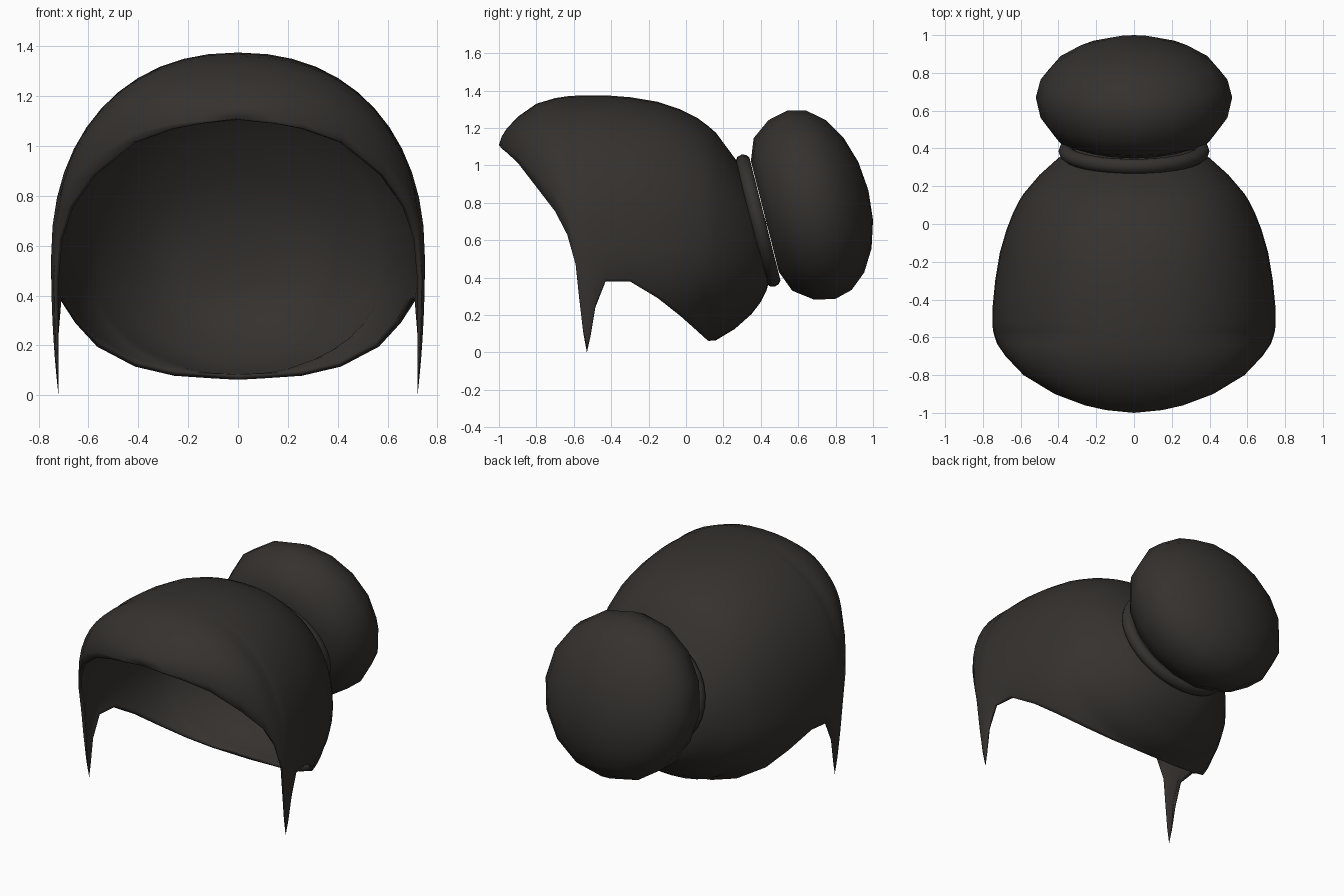
import bpy, bmesh, math

if "Cube" in bpy.data.objects:
    bpy.data.objects.remove(bpy.data.objects["Cube"])

mat = bpy.data.materials.new("dark_brown")
mat.diffuse_color = (0.035, 0.031, 0.028, 1)
mat.use_nodes = True
mat.node_tree.nodes["Principled BSDF"].inputs["Base Color"].default_value = mat.diffuse_color
TILT = (-math.radians(75.8), 0, 0)


def finish(ob, name, angle=60):
    ob.name = name
    ob.data.materials.append(mat)
    bpy.ops.object.select_all(action='DESELECT')
    ob.select_set(True)
    bpy.context.view_layer.objects.active = ob
    bpy.ops.object.shade_smooth_by_angle(angle=math.radians(angle))


def power(v, n):
    return math.copysign(abs(v) ** (2 / n), v)


# Hair shell: arched cross-sections along y, rows are (y, top z, lower rim z, half width)
STATIONS = [
    (-1.00, 1.11, 1.11, 0.0), (-0.985, 1.155, 1.09, 0.15), (-0.96, 1.195, 1.07, 0.26),
    (-0.90, 1.26, 1.015, 0.42), (-0.80, 1.33, 0.885, 0.585), (-0.70, 1.36, 0.755, 0.68),
    (-0.635, 1.37, 0.63, 0.725), (-0.59, 1.373, 0.47, 0.74), (-0.57, 1.374, 0.28, 0.745),
    (-0.55, 1.375, 0.11, 0.748), (-0.53, 1.375, 0.0, 0.75), (-0.51, 1.375, 0.09, 0.75),
    (-0.485, 1.375, 0.24, 0.75), (-0.43, 1.375, 0.38, 0.748), (-0.30, 1.365, 0.38, 0.735),
    (-0.15, 1.34, 0.29, 0.71), (-0.03, 1.30, 0.195, 0.675), (0.06, 1.255, 0.115, 0.64),
    (0.10, 1.225, 0.078, 0.62), (0.12, 1.21, 0.062, 0.61), (0.16, 1.175, 0.065, 0.585),
    (0.26, 1.04, 0.125, 0.50), (0.35, 0.90, 0.205, 0.40), (0.40, 0.79, 0.27, 0.32),
    (0.43, 0.69, 0.33, 0.23), (0.455, 0.55, 0.42, 0.08),
]
HALF_UP, HALF_LOW = 12, 10
bm = bmesh.new()
rows = []
for y, top, rim, w in STATIONS:
    if y >= 0.12:
        zc = 0.55 if y < 0.3 else (top + rim) / 2
        low, end = zc - rim, math.pi
    else:
        zc = max(rim, 0.55)
        low = 0.62 - 0.13 * max(0, y / 0.12) + 1.2 * math.exp(-((y + 0.53) / 0.06) ** 2)
        # end angle chosen so the lower superellipse stops on the rim
        end = math.pi / 2 + math.asin(min(1, ((zc - rim) / low) ** 1.05))
    q = math.pi / 2
    side = [q * i / HALF_UP for i in range(HALF_UP)]
    side += [q + (end - q) * i / HALF_LOW for i in range(HALF_LOW + 1)]
    row = []
    for a in [-t for t in side[:0:-1]] + side:
        s, c = math.sin(a), math.cos(a)
        n = 2.2 if c > 0 else 2.1
        row.append(bm.verts.new((w * power(s, n), y,
                                 zc + power(c, n) * ((top - zc) if c > 0 else low))))
    rows.append(row)
for r, s in zip(rows, rows[1:]):
    for i in range(len(r) - 1):
        bm.faces.new((r[i], r[i + 1], s[i + 1], s[i]))
bm.faces.new(rows[-1][:-1])
bmesh.ops.remove_doubles(bm, verts=bm.verts, dist=0.0008)
bmesh.ops.recalc_face_normals(bm, faces=bm.faces)
# make sure the crown faces outward
crown = max(bm.faces, key=lambda f: f.calc_center_median().z)
if crown.normal.z < 0:
    bmesh.ops.reverse_faces(bm, faces=bm.faces)
me = bpy.data.meshes.new("hair_shell")
bm.to_mesh(me)
bm.free()
shell = bpy.data.objects.new("hair_shell", me)
bpy.context.collection.objects.link(shell)
finish(shell, "hair_shell")
# thickness tapers to nothing at the sideburn tips
group = shell.vertex_groups.new(name="thickness")
for v in me.vertices:
    burn = v.co.y < -0.44 and v.co.z < 0.4
    group.add([v.index], v.co.z / 0.4 if burn else 1.0, 'REPLACE')
sol = shell.modifiers.new("thickness", 'SOLIDIFY')
sol.thickness = 0.022
sol.offset = -1
sol.vertex_group = "thickness"

# Hair band
bpy.ops.mesh.primitive_torus_add(major_segments=32, minor_segments=10, major_radius=0.36,
                                 minor_radius=0.04, location=(0, 0.385, 0.705), rotation=TILT)
band = bpy.context.object
band.scale = (1, 0.91, 1)
finish(band, "hair_band")

# Bun: flattened ball, fuller and flat on the side facing the band
bpy.ops.mesh.primitive_uv_sphere_add(segments=16, ring_count=10, radius=1,
                                     location=(0, 0.67, 0.79), rotation=TILT)
bun = bpy.context.object
for v in bun.data.vertices:
    x, y, z = v.co
    v.co = (x * 0.52, y * 0.52, z * 0.315 if z > 0 else max(z * 0.36, -0.256))
finish(bun, "hair_bun")
